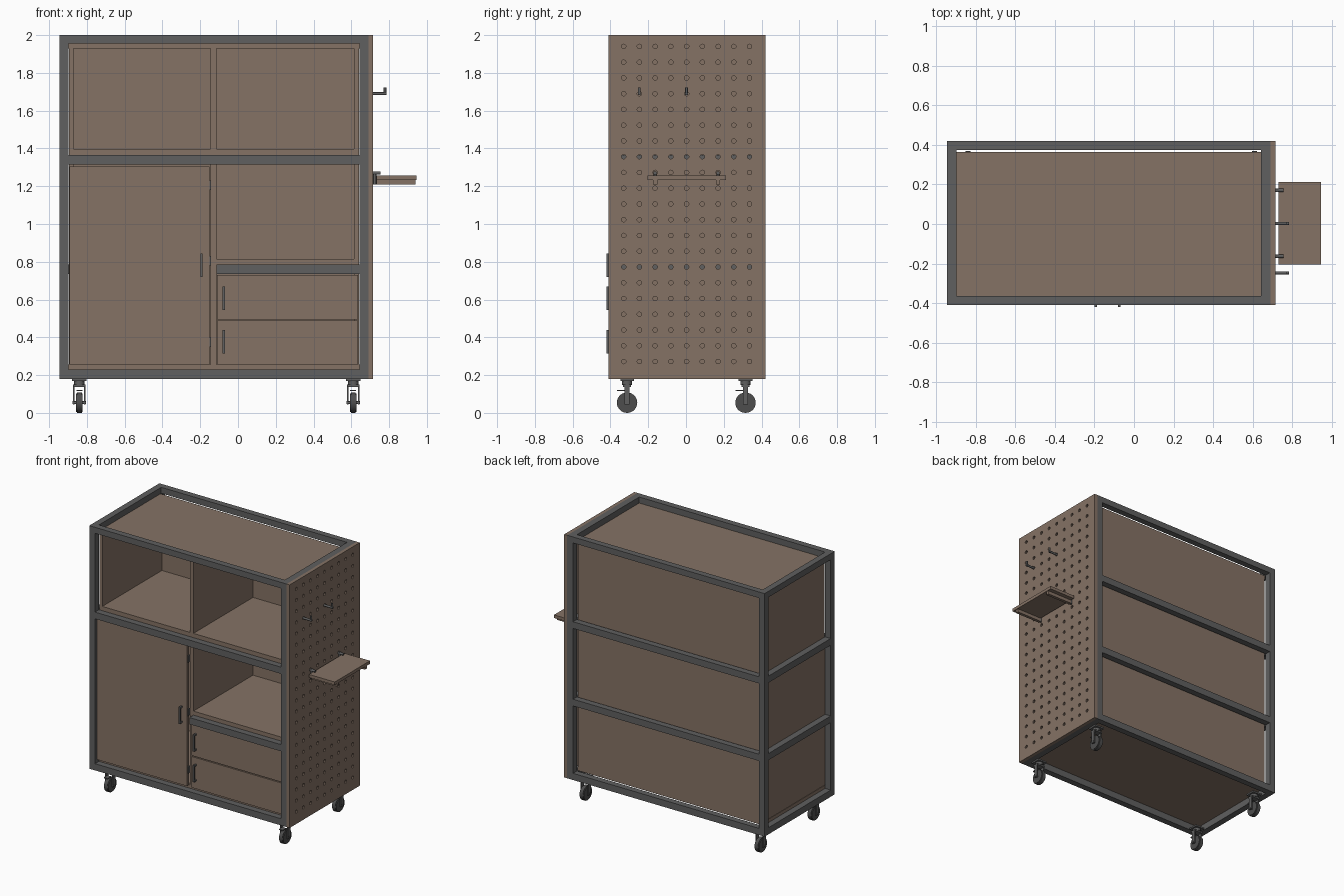
import bpy, bmesh, math
from mathutils import Matrix, Vector

if "Cube" in bpy.data.objects:
    bpy.data.objects.remove(bpy.data.objects["Cube"])


def material(name, rgb):
    m = bpy.data.materials.new(name)
    m.diffuse_color = (*rgb, 1)
    m.use_nodes = True
    m.node_tree.nodes["Principled BSDF"].inputs["Base Color"].default_value = m.diffuse_color
    return m


WOOD = material("brown wood", (0.235, 0.17, 0.13))
STEEL = material("grey steel", (0.115, 0.115, 0.115))
RUBBER = material("dark rubber", (0.075, 0.075, 0.075))


def add_box(bm, x0, x1, y0, y1, z0, z1):
    mat = Matrix.Translation(((x0 + x1) / 2, (y0 + y1) / 2, (z0 + z1) / 2))
    mat = mat @ Matrix.Diagonal((x1 - x0, y1 - y0, z1 - z0, 1))
    bmesh.ops.create_cube(bm, size=1, matrix=mat)


def add_rod(bm, a, b, r, n=12):
    a, b = Vector(a), Vector(b)
    d = b - a
    mat = Matrix.Translation((a + b) / 2) @ d.to_track_quat('Z', 'Y').to_matrix().to_4x4()
    bmesh.ops.create_cone(bm, cap_ends=True, segments=n, radius1=r, radius2=r,
                          depth=d.length, matrix=mat)


def finish(name, bm, mat, smooth=False):
    me = bpy.data.meshes.new(name)
    bm.to_mesh(me)
    bm.free()
    me.materials.append(mat)
    ob = bpy.data.objects.new(name, me)
    bpy.context.collection.objects.link(ob)
    if smooth:
        bpy.ops.object.select_all(action='DESELECT')
        ob.select_set(True)
        bpy.context.view_layer.objects.active = ob
        bpy.ops.object.shade_smooth_by_angle(angle=math.radians(40))
    return ob


def boxes(name, mat, *dims):
    bm = bmesh.new()
    for d in dims:
        add_box(bm, *d)
    return finish(name, bm, mat)


# Main dimensions: frame outside (X, Y, Z) and inside (A, B)
X0, X1, Y0, Y1, Z0, Z1 = -0.945, 0.69, -0.41, 0.42, 0.18, 2.0
A0, A1, B0, B1 = -0.898, 0.642, -0.363, 0.374
LEVELS = [(Z0, 0.23), (0.735, 0.785), (1.315, 1.365), (1.955, Z1)]

# Steel frame
boxes("corner_posts", STEEL,
      *[(xa, xb, ya, yb, Z0, Z1) for xa, xb in ((X0, A0), (A1, X1))
        for ya, yb in ((Y0, B0), (B1, Y1))])
for i, (za, zb) in enumerate(LEVELS):
    front_start = -0.115 if i == 1 else A0
    boxes(f"frame_rails_{i + 1}", STEEL,
          (front_start, A1, Y0, B0, za, zb), (A0, A1, B1, Y1, za, zb),
          (X0, A0, B0, B1, za, zb), (A1, X1, B0, B1, za, zb))

# Wooden carcass, with a small gap to the rear rails
F, R = B0, 0.365
boxes("side_panels", WOOD, (-0.895, -0.87, F, R, 0.255, 1.93),
      (0.615, 0.64, F, R, 0.255, 1.93))
boxes("back_panel", WOOD, (-0.87, 0.615, 0.342, R, 0.255, 1.93))
boxes("top_board", WOOD, (A0, A1, F, R, 1.93, 1.955))
boxes("bottom_board", WOOD, (A0, A1, F, R, 0.23, 0.255))
boxes("middle_shelf", WOOD, (-0.87, 0.615, F, 0.342, 1.365, 1.397))
boxes("drawer_top_shelf", WOOD, (-0.115, 0.615, F, 0.342, 0.785, 0.815))
boxes("divider", WOOD, (-0.145, -0.115, F, 0.342, 0.255, 1.365),
      (-0.145, -0.115, F, 0.342, 1.397, 1.93))

# Door and drawers
boxes("door", WOOD, (-0.893, -0.15, -0.392, -0.366, 0.255, 1.305))
for i, (za, zb) in enumerate(((0.255, 0.488), (0.495, 0.73))):
    boxes(f"drawer_{i + 1}", WOOD, (-0.11, 0.635, -0.392, -0.366, za, zb),
          (-0.10, -0.085, -0.366, 0.3, za + 0.02, zb - 0.03),
          (0.59, 0.605, -0.366, 0.3, za + 0.02, zb - 0.03),
          (-0.085, 0.59, 0.285, 0.3, za + 0.02, zb - 0.03),
          (-0.085, 0.59, -0.366, 0.285, za + 0.02, za + 0.035))

# Bar handles
for name, x, za in (("door_handle", -0.193, 0.72), ("drawer_handle_1", -0.075, 0.315),
                    ("drawer_handle_2", -0.075, 0.545)):
    xa, xb, zb = x - 0.006, x + 0.006, za + 0.125
    boxes(name, STEEL, (xa, xb, -0.42, -0.408, za, zb),
          (xa, xb, -0.408, -0.392, za, za + 0.012), (xa, xb, -0.408, -0.392, zb - 0.012, zb))

# Door hinges in the gap beside the divider
boxes("hinges", STEEL, *[(-0.15, -0.142, -0.385, -0.362, z, z + 0.05)
                         for z in (0.35, 0.78, 1.18)])

# Perforated side board
board = boxes("pegboard", WOOD, (X1, 0.715, Y0, Y1, Z0, Z1))
bm = bmesh.new()
for i in range(9):
    for j in range(21):
        y, z = -0.33 + i * 0.0833, 0.272 + j * 0.0834
        add_rod(bm, (0.66, y, z), (0.74, y, z), 0.012, 10)
cutter = finish("hole_cutter", bm, WOOD)
cutter.hide_render = True
cutter.hide_viewport = True
cut = board.modifiers.new("holes", 'BOOLEAN')
cut.operation = 'DIFFERENCE'
cut.solver = 'EXACT'
cut.object = cutter

# Hooks on the perforated board
for i, y in enumerate((-0.247, 0.003)):
    bm = bmesh.new()
    add_rod(bm, (0.70, y, 1.69), (0.785, y, 1.69), 0.008)
    add_rod(bm, (0.778, y, 1.683), (0.778, y, 1.722), 0.007)
    finish(f"hook_{i + 1}", bm, STEEL, True)

# Hanging shelf with its brackets
boxes("hanging_shelf", WOOD, (0.732, 0.945, -0.205, 0.212, 1.233, 1.256))
for i, y in enumerate((-0.163, 0.17)):
    boxes(f"shelf_runner_{i + 1}", WOOD, (0.732, 0.94, y - 0.011, y + 0.011, 1.208, 1.233))
    bm = bmesh.new()
    add_rod(bm, (0.70, y, 1.27), (0.755, y, 1.27), 0.009)
    add_rod(bm, (0.724, y, 1.21), (0.724, y, 1.278), 0.008)
    finish(f"shelf_hook_{i + 1}", bm, STEEL, True)

# Casters
for i, (x, y) in enumerate([(x, y) for x in (-0.84, 0.61) for y in (-0.312, 0.315)]):
    bm = bmesh.new()
    add_rod(bm, (x - 0.018, y, 0.054), (x + 0.018, y, 0.054), 0.054, 28)
    bmesh.ops.bevel(bm, geom=[e for e in bm.edges if len(e.link_faces) == 2 and
                              any(len(f.verts) > 4 for f in e.link_faces)],
                    offset=0.005, segments=2, affect='EDGES')
    finish(f"wheel_{i + 1}", bm, RUBBER, True)
    bm = bmesh.new()
    add_box(bm, x - 0.038, x + 0.038, y - 0.036, y + 0.036, 0.168, 0.18)   # plate
    add_rod(bm, (x, y, 0.148), (x, y, 0.17), 0.027, 20)                    # swivel
    add_box(bm, x - 0.033, x + 0.033, y - 0.022, y + 0.022, 0.138, 0.15)   # fork crown
    for s in (-1, 1):
        xa, xb = sorted((x + s * 0.026, x + s * 0.033))
        add_box(bm, xa, xb, y - 0.014, y + 0.014, 0.045, 0.14)             # fork leg
    add_rod(bm, (x - 0.036, y, 0.054), (x + 0.036, y, 0.054), 0.008)       # axle
    add_box(bm, x - 0.016, x + 0.016, y - 0.052, y - 0.012, 0.115, 0.122)  # brake pedal
    finish(f"caster_fork_{i + 1}", bm, STEEL, True)
